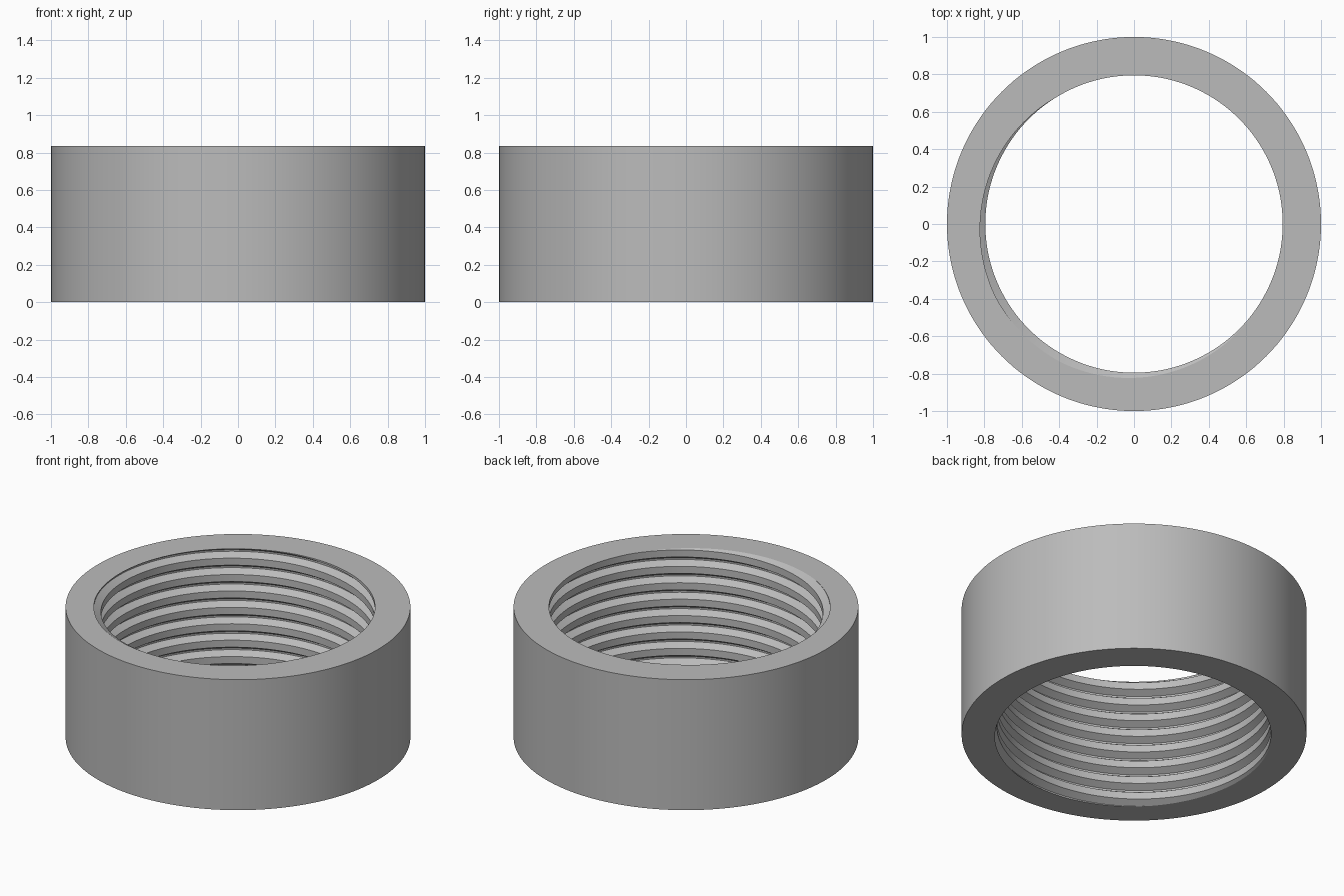
import bpy
import bmesh
from math import cos, sin, tau, radians

cube = bpy.data.objects.get("Cube")
if cube:
    bpy.data.objects.remove(cube)

HEIGHT = 0.835
OUTER = 1.0
CREST, ROOT = 0.795, 0.836
PITCH = 0.105
SEGMENTS = 144
START = radians(45)      # direction in which a crest meets the top rim

# One pitch of the thread: (radius, height from crest centre)
profile = [(CREST, -0.0225), (CREST, 0.0225), (ROOT, 0.0475), (ROOT, 0.0575), (CREST, 0.0825)]

bm = bmesh.new()

# Internal thread, swept beyond both ends
columns = []
for i in range(-10 * SEGMENTS, 2 * SEGMENTS + 1):
    a = START + tau * i / SEGMENTS
    lift = HEIGHT + PITCH * i / SEGMENTS
    columns.append([bm.verts.new((r * cos(a), r * sin(a), z + lift)) for r, z in profile])
for c, d in zip(columns, columns[1:]):
    for j in range(len(profile) - 1):
        bm.faces.new((c[j], c[j + 1], d[j + 1], d[j]))
bmesh.ops.remove_doubles(bm, verts=bm.verts, dist=0.00005)

# Trim the thread flush with the two rims
for z, up in ((HEIGHT, 1), (0, -1)):
    bmesh.ops.bisect_plane(bm, geom=bm.verts[:] + bm.edges[:] + bm.faces[:], dist=0.00001,
                           plane_co=(0, 0, z), plane_no=(0, 0, up), clear_outer=True)
bmesh.ops.remove_doubles(bm, verts=bm.verts, dist=0.00005)
inner_edges = [e for e in bm.edges if e.is_boundary]

# Outer wall
rings = [[bm.verts.new((OUTER * cos(tau * i / SEGMENTS), OUTER * sin(tau * i / SEGMENTS), z))
          for i in range(SEGMENTS)] for z in (0, HEIGHT)]
for i in range(SEGMENTS):
    j = (i + 1) % SEGMENTS
    bm.faces.new((rings[0][i], rings[0][j], rings[1][j], rings[1][i]))

# Flat top and bottom rims between the wall and the thread
for ring, z, up in ((rings[0], 0, -1), (rings[1], HEIGHT, 1)):
    edges = [e for e in inner_edges if all(abs(v.co.z - z) < 0.001 for v in e.verts)]
    edges += [bm.edges.get((ring[i - 1], ring[i])) for i in range(SEGMENTS)]
    bmesh.ops.triangle_fill(bm, edges=edges, use_beauty=True, normal=(0, 0, up))
bmesh.ops.recalc_face_normals(bm, faces=bm.faces)

mesh = bpy.data.meshes.new("threaded_ring")
bm.to_mesh(mesh)
bm.free()
ring_object = bpy.data.objects.new("threaded_ring", mesh)
bpy.context.collection.objects.link(ring_object)

# Plain grey material
grey = bpy.data.materials.new("plain_grey")
grey.use_nodes = True
colour = (0.5, 0.5, 0.5, 1)
grey.diffuse_color = colour
grey.node_tree.nodes["Principled BSDF"].inputs["Base Color"].default_value = colour
mesh.materials.append(grey)

bpy.context.view_layer.objects.active = ring_object
ring_object.select_set(True)
bpy.ops.object.shade_smooth_by_angle(angle=radians(30))
